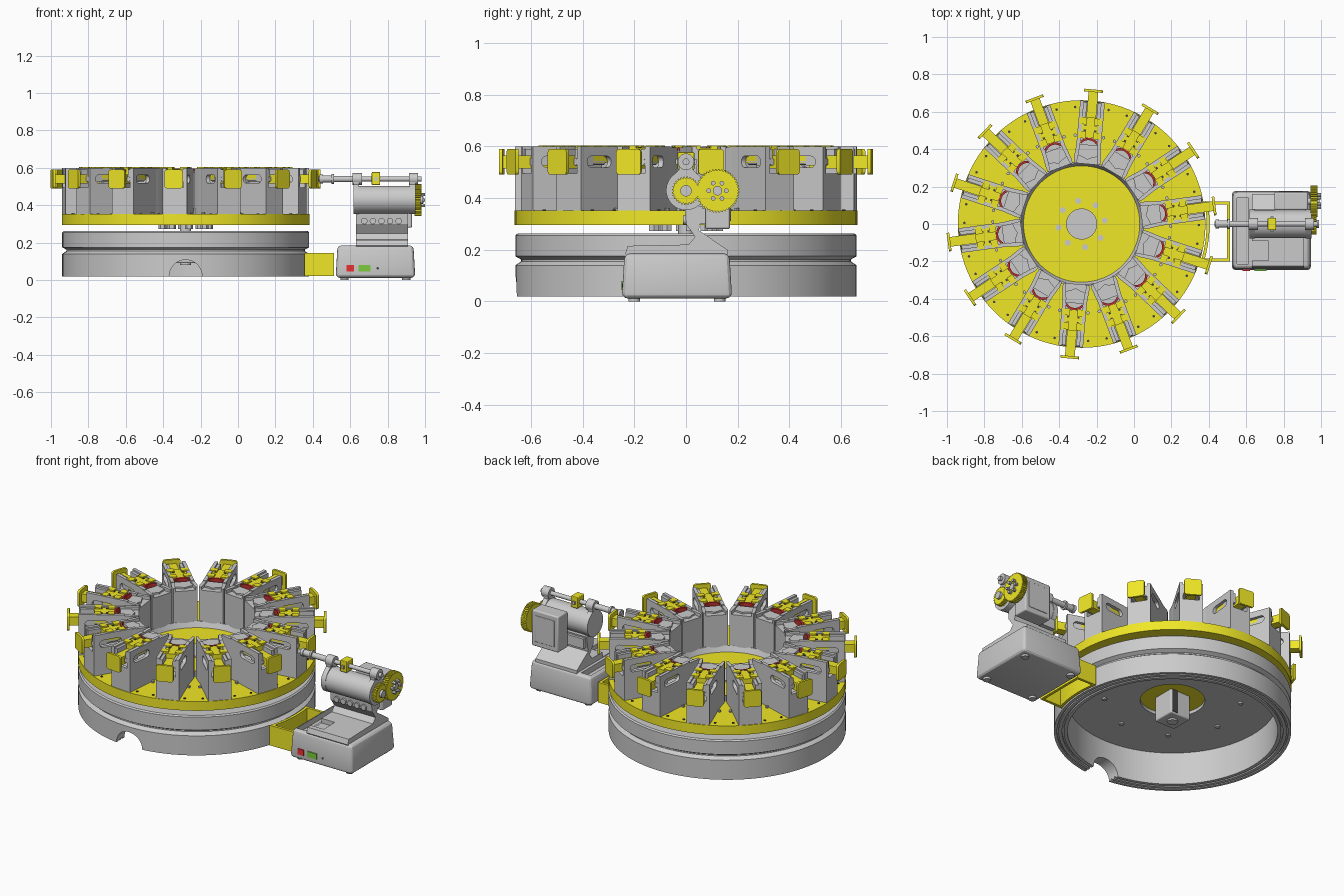
import bpy, bmesh
from math import sin, cos, pi, radians
from mathutils import Vector, Matrix

if "Cube" in bpy.data.objects:
    bpy.data.objects.remove(bpy.data.objects["Cube"])

CX = -0.28           # turntable axis
N = 14               # stations
PHASE = radians(7.75)


def mat(name, c):
    m = bpy.data.materials.new(name)
    m.diffuse_color = (*c, 1)
    m.use_nodes = True
    m.node_tree.nodes["Principled BSDF"].inputs["Base Color"].default_value = m.diffuse_color
    return m


YEL = mat("yellow", (0.87, 0.80, 0.02))
RED = mat("red", (0.5, 0.03, 0.03))
BRIGHT = mat("bright_red", (0.85, 0.03, 0.03))
GRN = mat("green", (0.2, 0.6, 0.05))
DARK = mat("dark", (0.06, 0.06, 0.06))


def finish(name, bm, m=None, bevel=0):
    bmesh.ops.recalc_face_normals(bm, faces=bm.faces)
    me = bpy.data.meshes.new(name)
    bm.to_mesh(me)
    bm.free()
    me.polygons.foreach_set("use_smooth", [True] * len(me.polygons))
    me.set_sharp_from_angle(angle=radians(30))
    if m:
        me.materials.append(m)
    o = bpy.data.objects.new(name, me)
    bpy.context.collection.objects.link(o)
    if bevel:
        b = o.modifiers.new("bevel", "BEVEL")
        b.width, b.segments = bevel, 3
    return o


def box(name, lo, hi, m=None, bevel=0, taper=0):
    bm = bmesh.new()
    lo, hi = Vector(lo), Vector(hi)
    mid = (lo + hi) / 2
    bmesh.ops.create_cube(bm, size=1, matrix=Matrix.Translation(mid) @ Matrix.Diagonal((*(hi - lo), 1)))
    for v in bm.verts:
        if taper and v.co.z > mid.z:
            v.co.x -= taper * (1 if v.co.x > mid.x else -1)
            v.co.y -= taper * (1 if v.co.y > mid.y else -1)
    return finish(name, bm, m, bevel)


def prism(name, axis, pts, a, b, m=None, holes=()):
    """Extrude an outline (with optional holes) along x, y or z from a to b."""
    put = {"x": lambda u, v: (a, u, v), "y": lambda u, v: (u, a, v), "z": lambda u, v: (u, v, a)}[axis]
    bm = bmesh.new()
    for loop in (pts, *holes):
        vs = [bm.verts.new(put(*p)) for p in loop]
        if not holes:
            bm.faces.new(vs)
        else:
            for i in range(len(vs)):
                bm.edges.new((vs[i - 1], vs[i]))
    if holes:
        bmesh.ops.triangle_fill(bm, edges=bm.edges[:], use_beauty=True)
    ext = bmesh.ops.extrude_face_region(bm, geom=bm.faces[:], use_keep_orig=True)
    d = Vector([(b - a) * (axis == k) for k in "xyz"])
    bmesh.ops.translate(bm, vec=d, verts=[e for e in ext["geom"] if isinstance(e, bmesh.types.BMVert)])
    return finish(name, bm, m)


def arc(cx, cy, r, a0, a1, n):
    return [(cx + r * cos(radians(a0 + (a1 - a0) * i / n)), cy + r * sin(radians(a0 + (a1 - a0) * i / n)))
            for i in range(n + 1)]


def disc(name, axis, u, v, r, a, b, m=None, n=24):
    return prism(name, axis, arc(u, v, r, 0, 360, n)[:-1], a, b, m)


def lathe(name, prof, m=None, n=96):
    """Closed (r, z) profile turned around the turntable axis."""
    bm = bmesh.new()
    rings = [[bm.verts.new((CX + r * cos(2 * pi * i / n), r * sin(2 * pi * i / n), z)) for i in range(n)] for r, z in prof]
    for k in range(len(rings)):
        A, B = rings[k - 1], rings[k]
        for i in range(n):
            bm.faces.new((A[i - 1], A[i], B[i], B[i - 1]))
    return finish(name, bm, m)


def cut(o, cutter):
    md = o.modifiers.new("cut", "BOOLEAN")
    md.object, md.operation, md.solver = cutter, "DIFFERENCE", "EXACT"
    dg = bpy.context.evaluated_depsgraph_get()
    o.data = bpy.data.meshes.new_from_object(o.evaluated_get(dg))
    o.data.set_sharp_from_angle(angle=radians(25))
    o.modifiers.clear()
    bpy.data.objects.remove(cutter)
    return o


# --- Hollow drum base with groove, underside lips and cable notch
base = lathe("drum_base", [(.66, .02), (.66, .14), (.637, .155), (.637, .162), (.66, .175), (.66, .255),
                           (.652, .262), (.18, .262), (.18, .22), (.585, .22), (.585, .02), (.605, .02), (.605, .03),
                           (.615, .03), (.615, .02), (.635, .02), (.635, .03), (.643, .03), (.643, .02)])
cut(base, disc("notch_cutter", "y", CX, .02, .088, -.75, -.5, n=32))

# --- Turntable, hub and drive motor below
lathe("turntable", [(.662, .295), (.662, .352), (.02, .352), (.02, .295)], YEL)
disc("hub_cap", "z", CX, 0, .083, .34, .362, n=40)
disc("drive_shaft", "z", CX, 0, .03, .2, .345)
lathe("motor_flange", [(.185, .24), (.185, .258), (.03, .258), (.03, .24)], YEL, 48)
box("drive_motor", (CX - .07, -.07, .09), (CX + .07, .07, .245), None, .008)
box("drive_motor_label", (CX + .02, .069, .1), (CX + .06, .073, .24), DARK)
disc("drive_motor_boss", "z", CX, 0, .03, .08, .095)
for i in range(8):
    a = 2 * pi * i / 8 + .15
    disc("hub_screw", "z", CX + .125 * cos(a), .125 * sin(a), .016, .34, .36, n=12)
    disc("hub_nut", "z", CX + .125 * cos(a), .125 * sin(a), .022, .272, .297, n=6)
    disc("base_screw", "z", CX + .38 * cos(a), .38 * sin(a), .014, .21, .225, n=12)

# --- One dispenser station, local x pointing outwards
st = []
slot = arc(.60, .54, .022, -90, 90, 8) + arc(.51, .54, .022, 90, 270, 8)
wall = [(.40, .352), (.657, .352), (.657, .6), (.40, .6)]
for s in (-1, 1):
    st.append(prism("tower_wall", "y", wall, s * .066, s * .046, holes=[slot]))
    st.append(prism("hopper_cheek", "z", [(.322, s * .069), (.345, s * .073), (.42, s * .066), (.42, s * .046),
                                          (.37, s * .05), (.322, s * .057)], .352, .595))
    st.append(box("slider_rail", (.568, s * .039 - .01, .525), (.652, s * .039 + .01, .59)))
    for x in (.475, .55):
        st.append(box("slider_lug", (x - .018, s * .04 - .02, .58), (x + .018, s * .04 + .02, .603), YEL))
    st.append(box("lug_slot", (.485, s * .028 - .006, .57), (.505, s * .028 + .006, .597), DARK))
    st.append(box("lug_slot", (.525, s * .028 - .006, .57), (.545, s * .028 + .006, .597), DARK))
    st.append(disc("guide_rod", "x", s * .034, .54, .013, .50, .655, None, 12))
    st.append(disc("table_hole", "z", .62, s * .09, .007, .345, .356, DARK, 10))
    st.append(disc("tower_screw", "z", .47, s * .076, .009, .345, .362, None, 10))
st.append(box("tower_core", (.40, -.05, .352), (.64, .05, .48)))
st.append(box("tower_face", (.635, -.066, .352), (.657, .066, .495)))
st.append(prism("hopper_body", "z", [(.322, -.06), (.322, .06), (.425, .055), (.425, -.055)], .352, .575))
st.append(prism("hopper_step", "z", [(.365, -.05), (.355, -.02), (.345, 0), (.355, .02), (.365, .05), (.425, .05),
                                     (.425, -.05)], .57, .585))
st.append(prism("cup_guard", "z", arc(.40, 0, .062, -55, 55, 12) + arc(.40, 0, .05, 55, -55, 12), .565, .596, RED))
st.append(box("slider_plate", (.462, -.046, .535), (.572, .046, .594), YEL))
st.append(box("slider_stem", (.57, -.026, .515), (.715, .026, .565), YEL))
st.append(prism("push_pad", "x", [(u, v) for s, t, a in ((1, 1, 0), (-1, 1, 90), (-1, -1, 180), (1, -1, 270))
                                  for u, v in arc(s * .036, .54 + t * .036, .014, a, a + 90, 4)], .708, .722, YEL))
for k in range(N):
    for p in st:
        o = p if k == N - 1 else p.copy()
        if k < N - 1:
            bpy.context.collection.objects.link(o)
        o.location.x = CX
        o.rotation_euler.z = PHASE + 2 * pi * k / N

# --- Low lip ring at the hopper feet
lathe("inner_lip", [(.31, .35), (.325, .385), (.335, .385), (.335, .35)])

# --- Open yellow frame linking drum and pusher unit
tray = arc(CX, 0, .668, -17.6, 10.5, 16) + [(.513, .12), (.513, -.2)]
hole = arc(CX, 0, .684, -15.6, 8.9, 16) + [(.496, .104), (.496, -.184)]
prism("link_frame", "z", tray, .022, .145, YEL, [hole])

# --- Pusher base box, feet, buttons
pb = box("pusher_base", (.522, -.248, .012), (.948, .178, .185), None, .022, .01)
cut(pb, box("recess_cutter", (.55, -.215, .15), (.612, .14, .3)))
for x in (.57, .90):
    for y in (-.2, .13):
        disc("foot", "z", x, y, .022, 0, .015)
box("red_button", (.58, -.25, .045), (.62, -.235, .08), BRIGHT)
box("green_button", (.645, -.25, .045), (.708, -.235, .08), GRN)
disc("indicator", "y", .747, .062, .007, -.247, -.235, DARK, 12)

# --- Pedestal carrying the motor
ped = prism("pedestal", "x", [(-.225, .17), (-.235, .185), (-.225, .215), (.01, .22), (.035, .25), (.0, .3), (-.005, .37),
                              (.065, .37), (.05, .275), (.16, .2), (.16, .17)], .63, .91)
cut(ped, box("pocket_cutter", (.61, -.195, .19), (.72, -.09, .4)))
for i in range(5):
    disc("cradle_knob", "y", .675 + .046 * i, .315, .017, -.012, .01, None, 16)

# --- Motor tube, end plates, shaft and gearing
disc("motor_tube", "x", 0, .43, .074, .62, .93, n=40)
for x in (.617, .918):
    prism("end_plate", "x", arc(0, .43, .077, 125, 415, 28) + [(.026, .51)] + arc(0, .54, .03, 0, 180, 16)
          + [(-.026, .51)], x, x + .03)
    disc("shaft_bearing", "x", 0, .54, .032, x - .004, x + .045, n=24)
for r, a, b in ((.013, .43, .98), (.024, .437, .455), (.019, .455, .5), (.027, .5, .512), (.017, .51, .62)):
    disc("push_shaft", "x", 0, .54, r, a, b)
box("shaft_clamp", (.715, -.032, .508), (.76, .032, .577), YEL, .004)
box("clamp_screw", (.73, -.04, .53), (.745, .04, .55))
box("gear_motor", (.75, .075, .28), (.93, .17, .5), None, .008)
box("gear_motor_panel", (.775, .165, .31), (.905, .174, .47), None, .004)
box("rear_bracket", (.64, .03, .3), (.91, .08, .36))


def gear(name, y, z, r, teeth, a, b):
    pts = []
    for i in range(teeth):
        for f, rr in ((0, r - .006), (.3, r - .006), (.42, r), (.78, r), (.95, r - .006)):
            t = 2 * pi * (i + f) / teeth
            pts.append((y + rr * cos(t), z + rr * sin(t)))
    return prism(name, "x", pts, a, b, YEL)


gear("small_gear", 0, .428, .055, 28, .948, .975)
gear("large_gear", .122, .428, .085, 44, .945, .98)
disc("small_gear_hub", "x", 0, .428, .022, .94, .99)
disc("large_gear_hub", "x", .122, .428, .018, .92, .992)
for i in range(6):
    a = 2 * pi * i / 6
    disc("gear_screw", "x", .122 + .034 * cos(a), .428 + .034 * sin(a), .009, .97, 1.0, None, 12)
